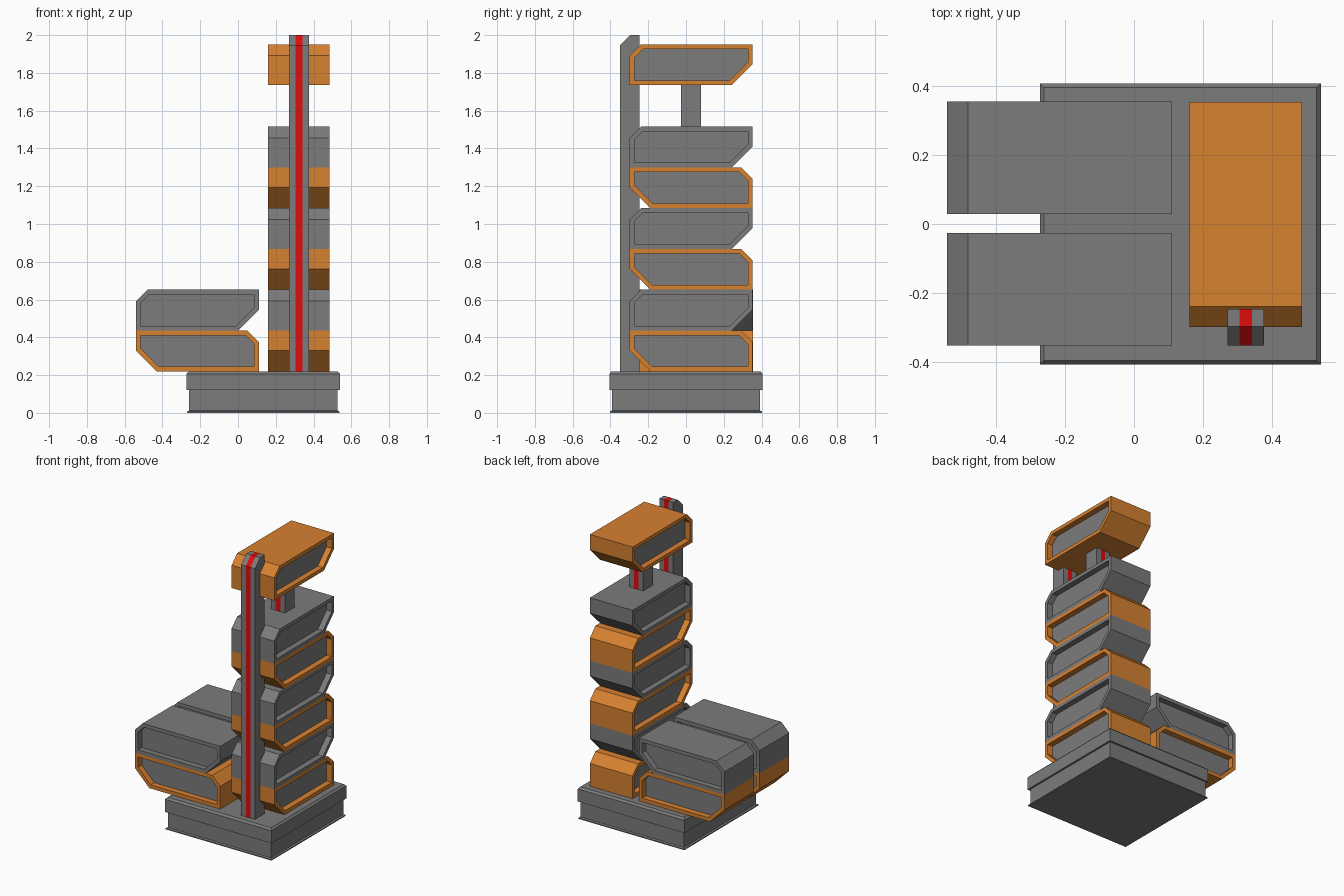
import bpy, bmesh
from mathutils import Matrix, Vector

cube = bpy.data.objects.get("Cube")
if cube:
    bpy.data.objects.remove(cube)


def material(name, rgb):
    m = bpy.data.materials.new(name)
    m.use_nodes = True
    m.diffuse_color = (*rgb, 1)
    m.node_tree.nodes["Principled BSDF"].inputs["Base Color"].default_value = (*rgb, 1)
    return m


GREY = material("concrete grey", (0.2, 0.2, 0.2))
ORANGE = material("bright orange", (0.68, 0.22, 0.03))
RED = material("signal red", (0.75, 0.004, 0.004))

LENGTH, WIDTH, HEIGHT = 0.65, 0.325, 0.216
FLOOR = 0.22
TOWER_X = 0.3225


def finish(bm, name, mats, location):
    bmesh.ops.recalc_face_normals(bm, faces=bm.faces)
    mesh = bpy.data.meshes.new(name)
    bm.to_mesh(mesh)
    bm.free()
    for m in mats:
        mesh.materials.append(m)
    ob = bpy.data.objects.new(name, mesh)
    ob.location = location
    bpy.context.collection.objects.link(ob)
    return ob


def loft(bm, rings):
    """Skin a list of closed loops and cap both ends; returns the caps and bands."""
    loops = [[bm.verts.new(p) for p in ring] for ring in rings]
    n = len(loops[0])
    bands = [[bm.faces.new((a[i], a[(i + 1) % n], b[(i + 1) % n], b[i])) for i in range(n)]
             for a, b in zip(loops, loops[1:])]
    caps = [bm.faces.new(loops[0]), bm.faces.new(loops[-1])]
    return caps, bands


def module(name, location, colour, flip=False, sideways=False):
    """Chamfered box with a sunken panel on both long sides."""
    h, big, small = LENGTH / 2, 0.11, 0.06
    profile = [(-h, big), (-h + big, 0), (h, 0), (h, HEIGHT - small),
               (h - small, HEIGHT), (-h, HEIGHT)]
    if flip:
        profile = [(-y, z) for y, z in profile]
    bm = bmesh.new()
    caps, _ = loft(bm, [[(x, y, z) for y, z in profile] for x in (-WIDTH / 2, WIDTH / 2)])
    bmesh.ops.recalc_face_normals(bm, faces=bm.faces)
    bmesh.ops.inset_individual(bm, faces=caps, thickness=0.025, use_even_offset=True)
    bmesh.ops.inset_individual(bm, faces=caps, thickness=0, depth=-0.04)
    for f in caps:
        f.material_index = 1
    if sideways:
        # Turn the long axis onto x, keeping the profile direction
        bmesh.ops.transform(bm, matrix=Matrix.Rotation(-1.5707963, 4, "Z"), verts=bm.verts)
    return finish(bm, name, (colour, GREY), location)


def post(name, y, bottom, top, chamfer=0.0):
    """Square post with a red stripe running down its middle."""
    r, stripe = 0.0525, 0.018
    profile = [(-r, bottom), (r, bottom), (r, top), (chamfer - r, top)]
    if chamfer:
        profile.append((-r, top - chamfer))
    bm = bmesh.new()
    _, bands = loft(bm, [[(x, py, z) for py, z in profile] for x in (-r, -stripe, stripe, r)])
    for f in bands[1]:
        f.material_index = 1
    return finish(bm, name, (GREY, RED), (TOWER_X, y, 0))


# Base: foot flange, plinth and overhanging bevelled slab
steps = [(0.403, 0), (0.403, 0.007), (0.393, 0.012), (0.393, 0.12),
         (0.406, 0.12), (0.406, 0.207), (0.394, FLOOR)]
corners = ((-1, -1), (1, -1), (1, 1), (-1, 1))
bm = bmesh.new()
loft(bm, [[(r * cx, r * cy, z) for cx, cy in corners] for r, z in steps])
finish(bm, "base", (GREY,), (0.134, 0, 0))

# Tower of alternating modules
for i in range(6):
    grey = i % 2 == 1
    module(f"tower_module_{i + 1}", (TOWER_X, 0.027, FLOOR + i * HEIGHT),
           GREY if grey else ORANGE, flip=grey)

# Raised top module on its support post
module("top_module", (TOWER_X, 0.027, 1.735), ORANGE, flip=True)
post("top_support_post", 0.027, 1.5, 1.75)

# Tall front post
post("front_post", -0.298, 0.2, 2.0, chamfer=0.055)

# Two side-by-side pods, two levels high
for side, y in (("front", -0.188), ("back", 0.192)):
    module(f"{side}_lower_pod", (-0.215, y, FLOOR), ORANGE, sideways=True)
    module(f"{side}_upper_pod", (-0.215, y, FLOOR + HEIGHT), GREY, flip=True, sideways=True)
